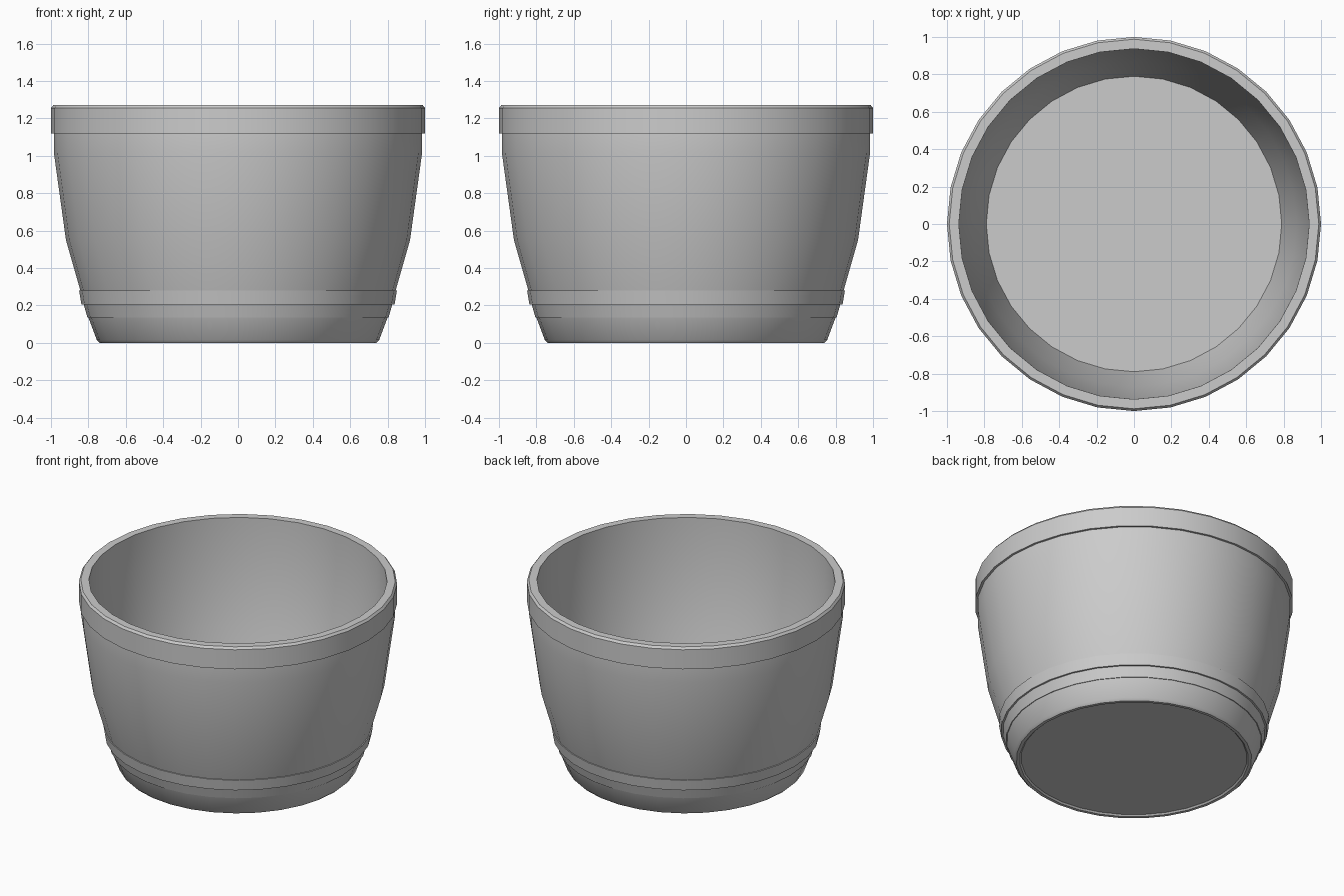
import bpy
import bmesh
import math

cube = bpy.data.objects.get("Cube")
if cube:
    bpy.data.objects.remove(cube, do_unlink=True)

SIDES = 32

# Single grey glaze
grey = bpy.data.materials.new("Grey")
grey.use_nodes = True
colour = (0.6, 0.6, 0.6, 1.0)
grey.diffuse_color = colour
grey.node_tree.nodes["Principled BSDF"].inputs["Base Color"].default_value = colour

# Cross-section pieces as (radius, height)
foot = [(0, 0.01), (0.71, 0.01), (0.72, 0), (0.74, 0), (0.755, 0.015), (0.8, 0.135)]
base_bands = [(0.805, 0.135), (0.825, 0.205), (0.837, 0.205), (0.85, 0.28)]
outer_wall = [(0.843, 0.28), (0.92, 0.55), (0.985, 1.02), (0.985, 1.12)]
rim = [(1, 1.12), (1, 1.255), (0.988, 1.27), (0.937, 1.27)]
inner_wall = [(0.932, 1.02), (0.87, 0.55), (0.79, 0.25), (0, 0.25)]


def lathe(name, profile, material):
    """Spin a cross-section around the z axis into a closed solid."""
    bm = bmesh.new()
    verts = [bm.verts.new((0, -r, z)) for r, z in profile]
    edges = [bm.edges.new(pair) for pair in zip(verts, verts[1:])]
    bmesh.ops.spin(bm, geom=verts + edges, cent=(0, 0, 0), axis=(0, 0, 1),
                   angle=math.tau, steps=SIDES, use_merge=True)
    bmesh.ops.remove_doubles(bm, verts=bm.verts, dist=0.0005)
    bmesh.ops.recalc_face_normals(bm, faces=bm.faces)
    mesh = bpy.data.meshes.new(name)
    bm.to_mesh(mesh)
    bm.free()
    mesh.materials.append(material)
    obj = bpy.data.objects.new(name, mesh)
    bpy.context.collection.objects.link(obj)
    return obj


# Hollow pot: foot, stepped bands, flared wall, rim and inside
pot = lathe("flower_pot", foot + base_bands + outer_wall + rim + inner_wall, grey)

# Smooth around the wall, crisp at the steps
bpy.ops.object.select_all(action="DESELECT")
pot.select_set(True)
bpy.context.view_layer.objects.active = pot
bpy.ops.object.shade_smooth_by_angle(angle=math.radians(30))
